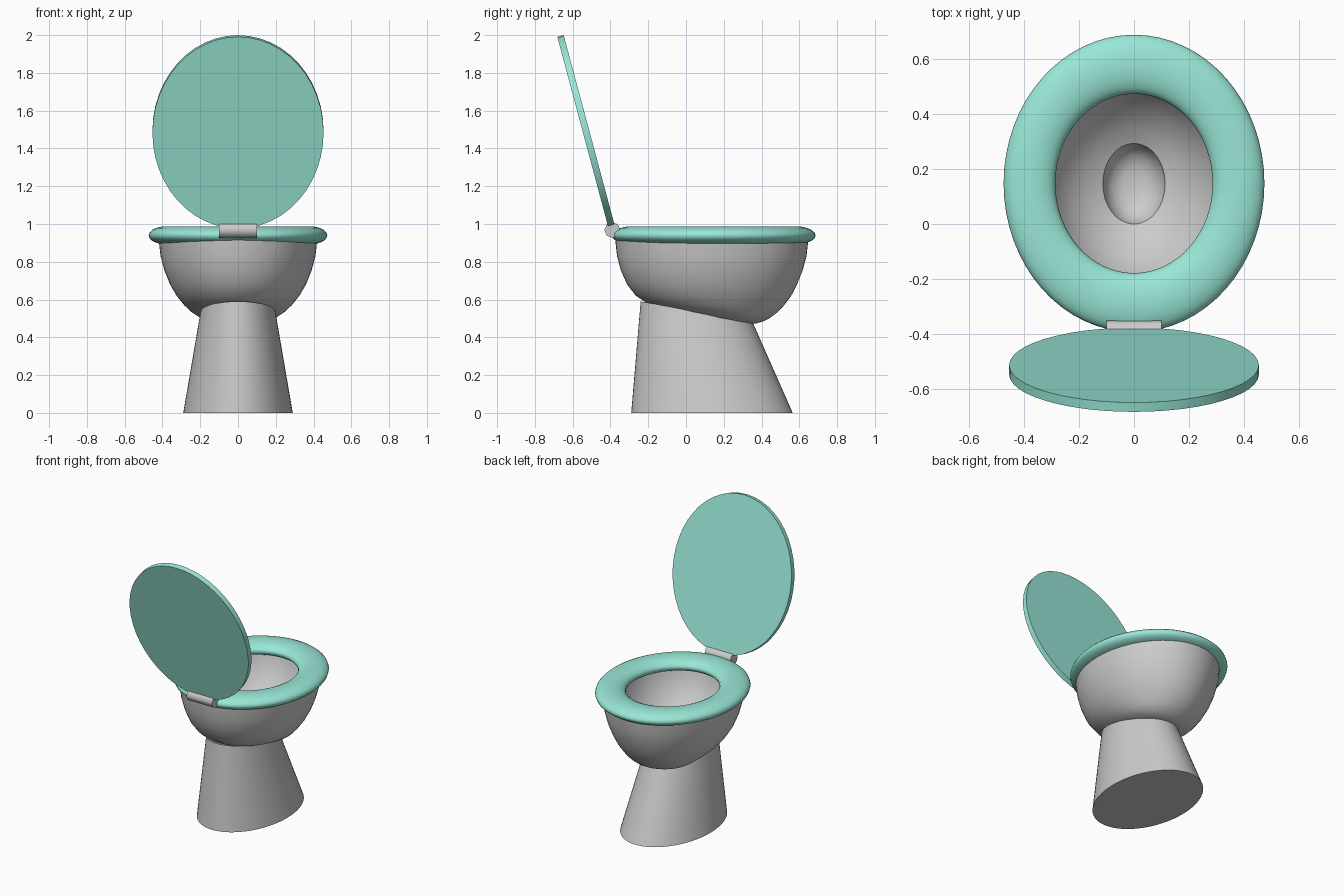
import bpy, bmesh
from math import sin, cos, pi, radians

if "Cube" in bpy.data.objects:
    bpy.data.objects.remove(bpy.data.objects["Cube"])

teal = bpy.data.materials.new("teal")
teal.diffuse_color = (0.32, 0.80, 0.68, 1)
teal.use_nodes = True
teal.node_tree.nodes["Principled BSDF"].inputs["Base Color"].default_value = teal.diffuse_color


def finish(ob, angle=40, mat=None):
    bpy.ops.object.select_all(action='DESELECT')
    ob.select_set(True)
    bpy.context.view_layer.objects.active = ob
    bpy.ops.object.shade_smooth_by_angle(angle=radians(angle))
    if mat:
        ob.data.materials.append(mat)


def loft(name, rings, n=64, cap_start=False, cap_end=False, angle=40):
    """Skin ellipses given as (half width x, y back, y front, z back, z front)."""
    bm = bmesh.new()
    loops = []
    for rx, y0, y1, z0, z1 in rings:
        loop = []
        for i in range(n):
            a = 2 * pi * i / n
            t = (1 + sin(a)) / 2
            loop.append(bm.verts.new((rx * cos(a), y0 + (y1 - y0) * t, z0 + (z1 - z0) * t)))
        loops.append(loop)
    for a, b in zip(loops, loops[1:]):
        for i in range(n):
            j = (i + 1) % n
            bm.faces.new((a[i], a[j], b[j], b[i]))
    if cap_start:
        bm.faces.new(loops[0])
    if cap_end:
        bm.faces.new(loops[-1])
    bmesh.ops.recalc_face_normals(bm, faces=bm.faces)
    me = bpy.data.meshes.new(name)
    bm.to_mesh(me)
    bm.free()
    ob = bpy.data.objects.new(name, me)
    bpy.context.collection.objects.link(ob)
    finish(ob, angle)
    return ob


# Bowl: outside from the lowest point up to the rim, then down the inside to the drain cup
outer = [(0.05, 0.27, 0.37, 0.473), (0.13, 0.19, 0.405, 0.483), (0.20, 0.07, 0.445, 0.503),
         (0.245, -0.07, 0.485, 0.533), (0.285, -0.19, 0.52, 0.57), (0.325, -0.265, 0.557, 0.62),
         (0.36, -0.312, 0.588, 0.68), (0.39, -0.345, 0.618, 0.755), (0.41, -0.365, 0.638, 0.83),
         (0.42, -0.375, 0.648, 0.92)]
inner = [(0.335, -0.24, 0.53, 0.925), (0.325, -0.225, 0.515, 0.86), (0.29, -0.19, 0.475, 0.77),
         (0.235, -0.125, 0.415, 0.69), (0.165, -0.05, 0.34, 0.63), (0.113, 0.0, 0.292, 0.605),
         (0.105, 0.01, 0.282, 0.57), (0.08, 0.045, 0.25, 0.53), (0.04, 0.10, 0.20, 0.512)]
loft("bowl", [(rx, a, b, z, z) for rx, a, b, z in outer + inner],
     cap_start=True, cap_end=True)

# Pedestal: flared foot, top edge slanted to meet the underside of the bowl
foot, top = (0.29, -0.29, 0.565, 0, 0), (0.198, -0.24, 0.352, 0.59, 0.482)
rings = [tuple(f + (t - f) * k / 4 for f, t in zip(foot, top)) for k in range(5)]
loft("pedestal", rings, cap_start=True)

# Seat: flattened oval ring
bpy.ops.mesh.primitive_torus_add(major_radius=0.379, minor_radius=0.094,
                                 major_segments=64, minor_segments=20,
                                 location=(0, 0.147, 0.94))
seat = bpy.context.object
seat.name = "seat"
seat.scale = (1, 1.14, 0.51)
finish(seat, 60, teal)

# Lid: thin oval disc leaning back
bpy.ops.mesh.primitive_cylinder_add(vertices=48, radius=1, depth=1,
                                    location=(0, -0.5285, 1.488),
                                    rotation=(radians(105), 0, 0))
lid = bpy.context.object
lid.name = "lid"
lid.scale = (0.453, 0.525, 0.035)
finish(lid, 40, teal)

# Hinge: short bar across the back
bpy.ops.mesh.primitive_cylinder_add(vertices=8, radius=0.042, depth=0.2,
                                    location=(0, -0.39, 0.968), rotation=(0, pi / 2, 0))
hinge = bpy.context.object
hinge.name = "hinge"
finish(hinge, 50)
